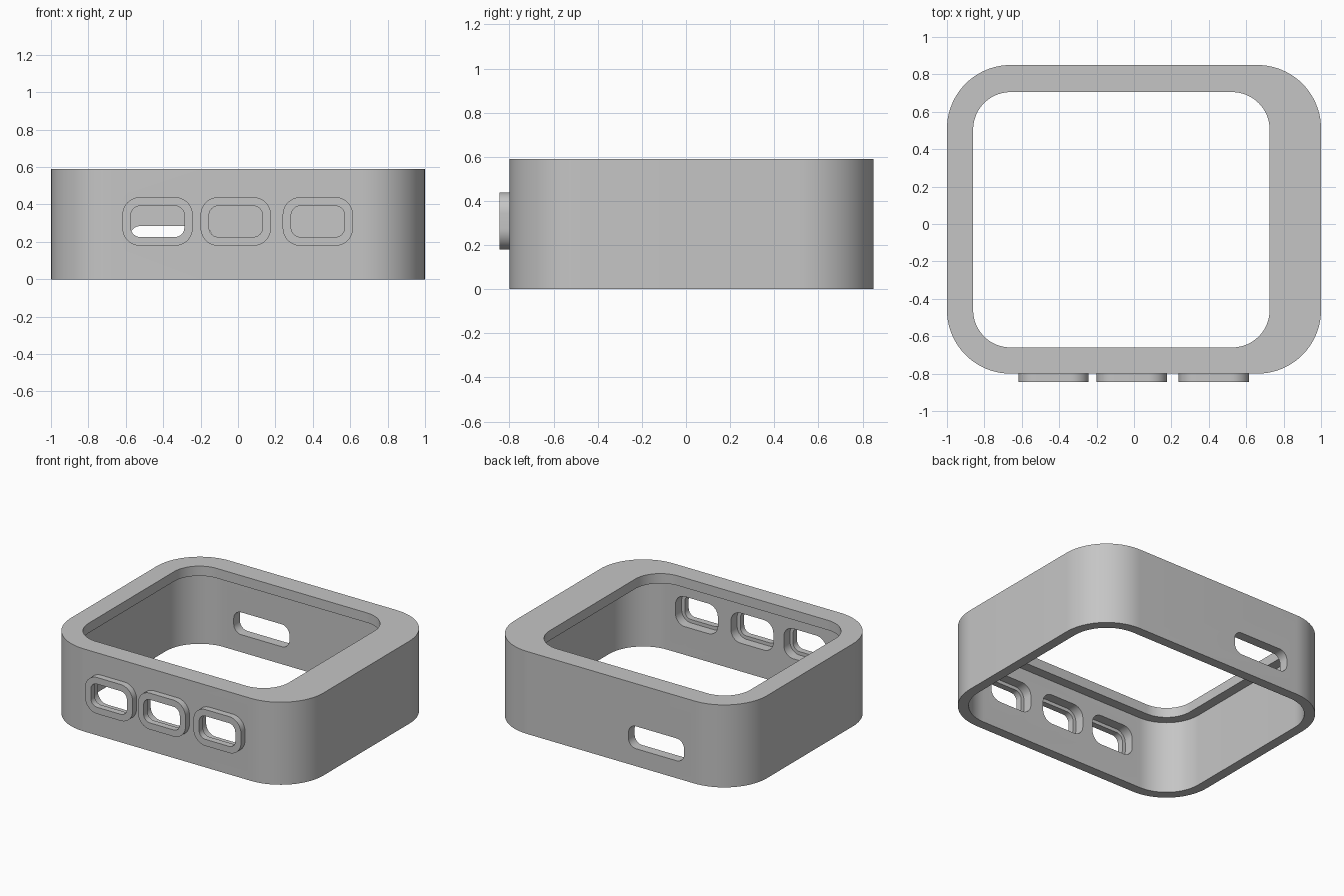
import bpy, bmesh, math

if "Cube" in bpy.data.objects:
    bpy.data.objects.remove(bpy.data.objects["Cube"])

grey = bpy.data.materials.new("matte grey")
grey.diffuse_color = (0.56, 0.56, 0.56, 1)
grey.use_nodes = True
grey.node_tree.nodes["Principled BSDF"].inputs["Base Color"].default_value = grey.diffuse_color


def rounded_outline(u0, u1, v0, v1, r, seg=12):
    """Counter-clockwise rounded rectangle."""
    pts = []
    corners = [(u1 - r, v1 - r), (u0 + r, v1 - r), (u0 + r, v0 + r), (u1 - r, v0 + r)]
    for k, (cu, cv) in enumerate(corners):
        for i in range(seg + 1):
            a = math.pi / 2 * (k + i / seg)
            pts.append((cu + r * math.cos(a), cv + r * math.sin(a)))
    return pts


def prism(name, rect, r, lo, hi, axis="z", seg=12):
    """Rounded rectangle extruded along z, or along y with the outline in xz."""
    place = (lambda u, v, w: (u, v, w)) if axis == "z" else (lambda u, v, w: (u, w, v))
    bm = bmesh.new()
    pts = rounded_outline(*rect, r, seg)
    a = [bm.verts.new(place(u, v, lo)) for u, v in pts]
    b = [bm.verts.new(place(u, v, hi)) for u, v in pts]
    bm.faces.new(a[::-1])
    bm.faces.new(b)
    n = len(pts)
    for i in range(n):
        j = (i + 1) % n
        bm.faces.new((a[i], a[j], b[j], b[i]))
    bmesh.ops.recalc_face_normals(bm, faces=bm.faces)
    mesh = bpy.data.meshes.new(name)
    bm.to_mesh(mesh)
    bm.free()
    mesh.materials.append(grey)
    obj = bpy.data.objects.new(name, mesh)
    bpy.context.collection.objects.link(obj)
    return obj


def activate(obj):
    bpy.ops.object.select_all(action="DESELECT")
    obj.select_set(True)
    bpy.context.view_layer.objects.active = obj


def cut(obj, cutter):
    """Subtract the cutter, then remove it."""
    cutter.hide_render = True
    mod = obj.modifiers.new("cut", "BOOLEAN")
    mod.operation = "DIFFERENCE"
    mod.solver = "EXACT"
    mod.object = cutter
    activate(obj)
    bpy.ops.object.modifier_apply(modifier=mod.name)
    bpy.data.objects.remove(cutter)


def smooth(obj):
    activate(obj)
    bpy.ops.object.shade_smooth_by_angle(angle=math.radians(30))


# Housing: open-bottomed shell with an off-centre window in its top lip
housing = prism("housing", (-1, 1, -0.80, 0.85), 0.34, 0, 0.59, seg=20)
cut(housing, prism("cavity", (-0.93, 0.93, -0.73, 0.78), 0.27, -0.1, 0.52, seg=20))
cut(housing, prism("window", (-0.86, 0.725, -0.66, 0.705), 0.20, 0.4, 0.7, seg=20))

# Slot through the back wall
cut(housing, prism("back_slot", (-0.58, -0.14, 0.125, 0.285), 0.06, 0.70, 0.95, "y"))

# Three front ports: wide hole in the wall, raised frame with a smaller hole
for label, cx in (("left", -0.43), ("middle", -0.012), ("right", 0.427)):
    def rect(w, h):
        return (cx - w / 2, cx + w / 2, 0.309 - h / 2, 0.309 + h / 2)
    cut(housing, prism("port_hole", rect(0.335, 0.215), 0.075, -0.82, -0.68, "y"))
    frame = prism(label + "_port_frame", rect(0.376, 0.26), 0.095, -0.845, -0.80, "y")
    cut(frame, prism("frame_hole", rect(0.286, 0.166), 0.05, -0.9, -0.7, "y"))
    smooth(frame)

smooth(housing)
